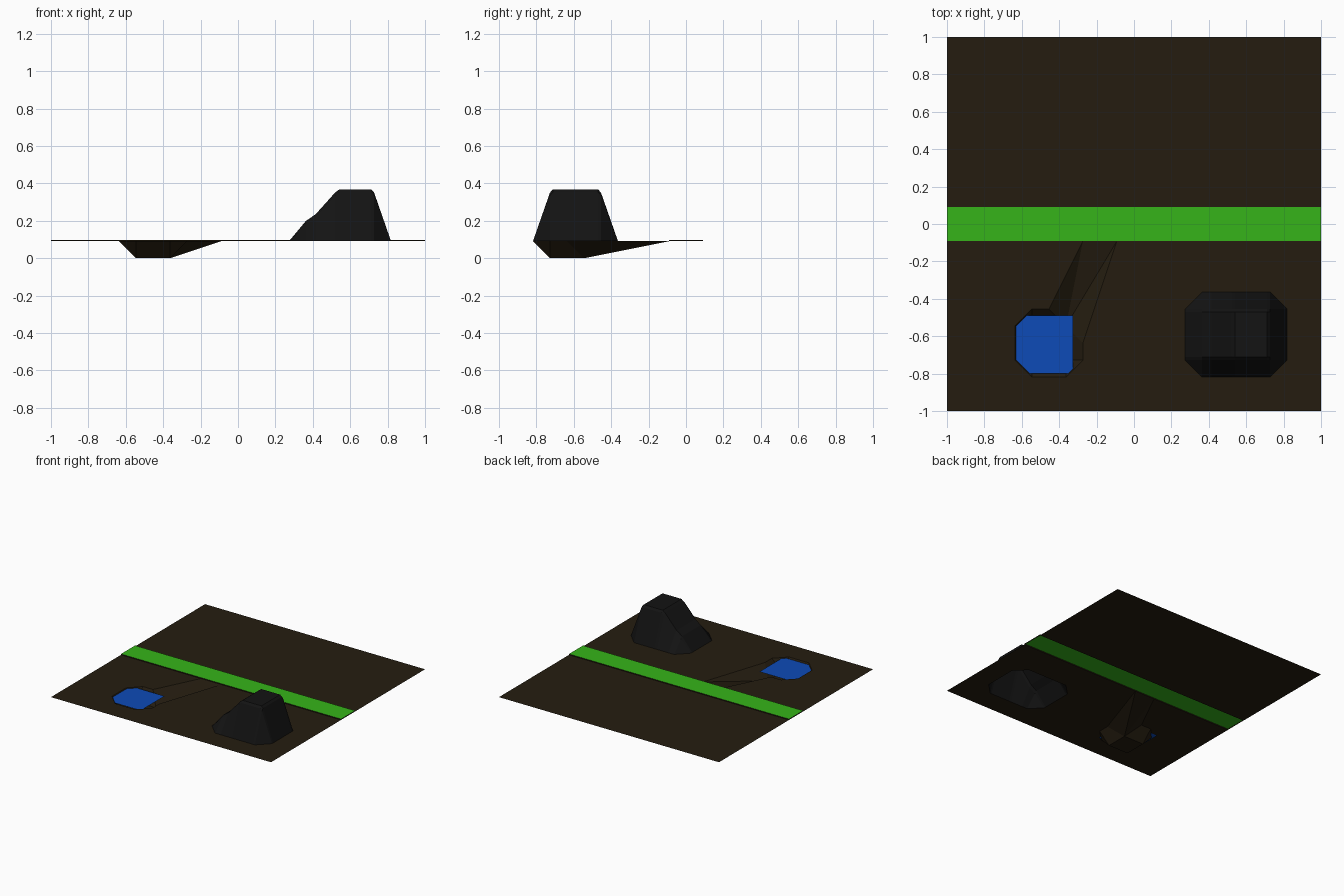
import bpy, bmesh

if "Cube" in bpy.data.objects:
    bpy.data.objects.remove(bpy.data.objects["Cube"])

G = 0.091      # ground level
S = 0.0985     # grass strip level
U = 1 / 11     # layout grid step


def material(name, rgb):
    m = bpy.data.materials.new(name)
    m.diffuse_color = (*rgb, 1)
    m.use_nodes = True
    m.node_tree.nodes["Principled BSDF"].inputs["Base Color"].default_value = m.diffuse_color
    return m


soil = material("soil", (0.018, 0.012, 0.005))
grass = material("grass", (0.037, 0.456, 0.010))
blue = material("water", (0.004, 0.07, 0.474))
stone = material("stone", (0.0065, 0.0065, 0.0065))


def finish(name, bm, mat):
    me = bpy.data.meshes.new(name)
    bm.to_mesh(me)
    bm.free()
    me.materials.append(mat)
    ob = bpy.data.objects.new(name, me)
    bpy.context.collection.objects.link(ob)
    return ob


def from_faces(name, verts, faces, mat):
    bm = bmesh.new()
    vs = [bm.verts.new(v) for v in verts]
    for f in faces:
        bm.faces.new([vs[i] for i in f])
    return finish(name, bm, mat)


def rect(name, x0, x1, y0, y1, z, mat):
    pts = [(x0, y0, z), (x1, y0, z), (x1, y1, z), (x0, y1, z)]
    return from_faces(name, pts, [(0, 1, 2, 3)], mat)


# Outlines on the layout grid
rim = [(-6, -9), (-4, -9), (-3, -8), (-3, -7), (-1, -1),
       (-3, -1), (-5, -5), (-6, -5), (-7, -6), (-7, -8)]
rock_base = [(4, -9), (8, -9), (9, -8), (9, -5), (8, -4), (4, -4), (3, -5), (3, -8)]

# Front ground: pit outline is a notch in its border, rock base is a hole
notch = rim[5:] + rim[:5]
border = [(-11, -1)] + notch + [(11, -1), (11, -11), (-11, -11)]
bm = bmesh.new()
for loop in (border, rock_base):
    vs = [bm.verts.new((x * U, y * U, G)) for x, y in loop]
    for i, v in enumerate(vs):
        bm.edges.new((v, vs[(i + 1) % len(vs)]))
bmesh.ops.triangle_fill(bm, use_beauty=True, edges=bm.edges[:], normal=(0, 0, 1))
for f in bm.faces:
    f.normal_update()
    if f.normal.z < 0:
        f.normal_flip()
finish("front_ground", bm, soil)

# Back ground
rect("back_ground", -1, 1, U, 1, G, soil)

# Raised grass strip with soil edges
rect("grass_strip", -1, 1, -U, U, S, grass)
corners = [(-1, -U), (1, -U), (1, U), (-1, U)]
from_faces("strip_edges",
           [(x, y, G) for x, y in corners] + [(x, y, S) for x, y in corners],
           [(i, (i + 1) % 4, (i + 1) % 4 + 4, i + 4) for i in range(4)], soil)

# Pit with a channel sloping up to the strip (10..13 are the floor corners)
floor = [(-6, -8), (-4, -8), (-4, -6), (-6, -6)]
from_faces("pit",
           [(x * U, y * U, G) for x, y in rim] + [(x * U, y * U, 0) for x, y in floor],
           [(10, 11, 12, 13), (0, 10, 11, 1), (1, 11, 2), (2, 11, 12, 3), (3, 12, 4),
            (4, 12, 5), (5, 12, 6), (6, 12, 13, 7), (7, 13, 8), (8, 13, 10, 9), (9, 10, 0)],
           soil)

# Water sheet just below the rim
rect("water", -0.64, -0.325, -0.80, -0.49, G - 0.006, blue)

# Rock: cross-sections along x as (x, base half width, top height)
sections = [(3 * U, 1.5 * U, G), (4 * U, 2.5 * U, 0.20), (0.415, 2.5 * U, 0.235),
            (0.52, 2.5 * U, 0.352), (0.54, 2.5 * U, 0.367), (0.712, 2.5 * U, 0.367),
            (8 * U, 2.5 * U, 0.352), (9 * U, 1.5 * U, G)]
bm = bmesh.new()
rings = []
for x, hw, z in sections:
    top = 1.5 * U
    half = [(hw, G), (top, max(G, z - 0.016)), (top - 0.015, z)]
    pts = half + [(-y, h) for y, h in reversed(half)]
    rings.append([bm.verts.new((x, y - 6.5 * U, h)) for y, h in pts])
for a, b in zip(rings, rings[1:]):
    for i in range(5):
        bm.faces.new((a[i], a[i + 1], b[i + 1], b[i]))
bmesh.ops.remove_doubles(bm, verts=bm.verts[:], dist=0.0005)
bmesh.ops.recalc_face_normals(bm, faces=bm.faces[:])
if sum(f.normal.z * f.calc_area() for f in bm.faces) < 0:
    bmesh.ops.reverse_faces(bm, faces=bm.faces[:])
finish("rock", bm, stone)
